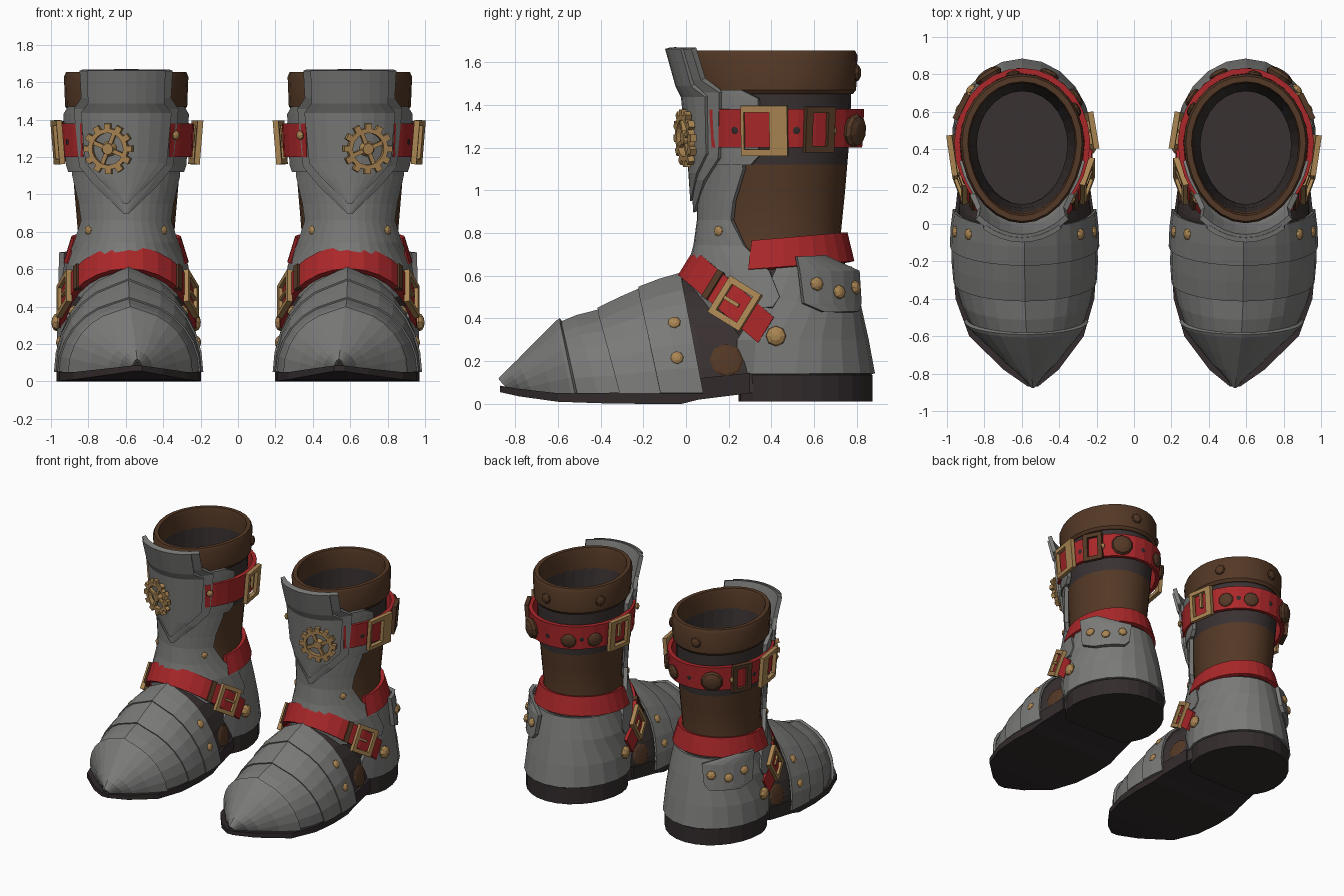
import bpy, bmesh
from math import sin, cos, radians, pi
from mathutils import Vector, Matrix

if "Cube" in bpy.data.objects:
    bpy.data.objects.remove(bpy.data.objects["Cube"])


def material(name, *rgb):
    m = bpy.data.materials.new(name)
    m.use_nodes = True
    m.diffuse_color = (*rgb, 1)
    m.node_tree.nodes["Principled BSDF"].inputs["Base Color"].default_value = (*rgb, 1)
    return m


STEEL = material("steel grey", .195, .195, .19)
RED = material("red leather", .40, .020, .022)
BROWN = material("brown leather", .088, .040, .019)
DARK = material("dark leather", .042, .031, .031)
SOLE = material("sole black", .032, .024, .025)
GOLD = material("brass", .40, .235, .085)

# Leg: z, centre y, half width, front depth, back depth
LEG = [(.0, .45, .35, .30, .41), (.13, .45, .35, .30, .41), (.40, .42, .33, .35, .38),
       (.62, .42, .295, .38, .33), (.80, .42, .258, .33, .305), (1.0, .42, .275, .33, .325),
       (1.3, .42, .30, .35, .35), (1.65, .43, .305, .40, .345), (1.7, .43, .305, .40, .345)]
# Foot: y, centre x, half width, ridge height
FOOT = [(-.87, .54, .02, .11), (-.78, .55, .14, .195), (-.6, .575, .30, .352), (-.4, .583, .365, .415),
        (-.2, .585, .38, .515), (0, .585, .372, .585), (.3, .59, .335, .585)]


def interp(table, k):
    k = min(max(k, table[0][0]), table[-1][0])
    for p, q in zip(table, table[1:]):
        if k <= q[0]:
            f = (k - p[0]) / (q[0] - p[0])
            return [a + (b - a) * f for a, b in zip(p[1:], q[1:])]


def leg(a, z, off=0):
    """Point on the leg; a is degrees from the front towards the outer side."""
    cy, hx, hf, hb = interp(LEG, z)
    s, c = sin(radians(a)), cos(radians(a))
    x = .598 + (hx + off) * s * (1 - .05 * max(0, c))
    return Vector((x, cy - ((hf if c > 0 else hb) + off) * c, z))


def foot(u, t, off=0, lean=.1):
    """Point on the foot arch; t runs from the outer edge over the ridge."""
    cx, hw, zt = interp(FOOT, u)
    s, c = sin(radians(t)), cos(radians(t))
    peak = 1.05 if abs(t - 90) < 1 else 1
    return Vector((cx + (hw + off) * c, u + lean * (1 - s), .05 + (zt + off - .05) * s * peak))


def instep(s, t):
    """Point on the strap over the instep; s runs across its width."""
    h = sin(radians(t))
    return Vector((.59 + .35 * cos(radians(t)), .015 + .36 * (1 - h) + .037 * s,
                   .345 + .31 * h + .06 * s))


def frame(f, u, v, lift=0):
    """Matrix sitting on a surface with local z pointing outward."""
    p = f(u, v)
    e = .01
    du = (f(u + e, v) - p).normalized()
    n = du.cross(f(u, v + e) - p).normalized()
    m = Matrix((du, n.cross(du), n)).transposed().to_4x4()
    return Matrix.Translation(p + n * lift) @ m


def sheet(rows, closed=False, caps=False):
    bm = bmesh.new()
    vs = [[bm.verts.new(p) for p in r] for r in rows]
    n = len(vs[0])
    for r, q in zip(vs, vs[1:]):
        for i in range(n if closed else n - 1):
            j = (i + 1) % n
            bm.faces.new((r[i], r[j], q[j], q[i]))
    if caps:
        bm.faces.new(vs[0])
        bm.faces.new(vs[-1])
    return bm


def add(name, bm, mat, thick=0, smooth=False):
    """Make an object, thicken it if asked, and mirror it to the other boot."""
    bmesh.ops.recalc_face_normals(bm, faces=bm.faces)
    me = bpy.data.meshes.new(name)
    bm.to_mesh(me)
    bm.free()
    me.materials.append(mat)
    ob = bpy.data.objects.new(name, me)
    bpy.context.collection.objects.link(ob)
    if smooth:
        me.polygons.foreach_set("use_smooth", [True] * len(me.polygons))
        me.set_sharp_from_angle(angle=radians(30))
    if thick:
        so = ob.modifiers.new("thickness", "SOLIDIFY")
        so.thickness, so.offset = thick, 0
    mi = ob.modifiers.new("pair", "MIRROR")
    mi.use_mirror_merge = False
    return ob


def wrap(name, rows, mat, thick=.03, n=10, tilt=0):
    """Plate round the leg from rows of height, start angle, end angle, offset."""
    pts = []
    for z, a0, a1, off in rows:
        angles = [a0 + (a1 - a0) * i / n for i in range(n + 1)]
        pts.append([leg(a, z - tilt * cos(radians(a)), off) for a in angles])
    return add(name, sheet(pts), mat, thick)


def box(bm, m, x, y, w, h, d):
    bmesh.ops.create_cube(bm, size=1, matrix=m @ Matrix.Translation((x, y, 0)) @ Matrix.Diagonal((w, h, d, 1)))


def buckle(name, m, w, h, bars, mat, prong=False):
    """Rectangular frame; bars are the left, right and top/bottom bar widths."""
    left, right, top = bars
    bm = bmesh.new()
    box(bm, m, (left - w) / 2, 0, left, h, .03)
    box(bm, m, (w - right) / 2, 0, right, h, .03)
    for s in (-1, 1):
        box(bm, m, 0, s * (h - top) / 2, w, top, .03)
    if prong:
        box(bm, m, 0, h * .18, .018, h * .6, .02)
    add(name, bm, mat)


def studs(name, mats, r, mat, flat=.6, u=8):
    bm = bmesh.new()
    for m in mats:
        bmesh.ops.create_uvsphere(bm, u_segments=u, v_segments=6, radius=r, matrix=m @ Matrix.Diagonal((1, 1, flat, 1)))
    add(name, bm, mat)


# Leather shaft, lining and cuff
N = 28
ring = [360 * i / N for i in range(N)]
shaft = add("leather_shaft", sheet([[leg(a, z) for a in ring] for z in
            (.1, .25, .4, .5, .62, .72, .8, 1, 1.12, 1.3, 1.5, 1.64)], True), DARK, smooth=True)
shaft.data.materials.append(BROWN)
for p in shaft.data.polygons:
    p.material_index = int(.72 < p.center.z < 1.12)
lining = sheet([[leg(a, z, -.015) for a in ring] for z in (1.65, 1.3, 1, .8, .6)], True)
lining.faces.new([v for v in lining.verts if v.co.z < .65])
add("lining", lining, DARK)
cuff = [(1.45, .008), (1.47, .024), (1.63, .028), (1.655, .016), (1.655, -.014), (1.62, -.022), (1.45, -.012)]
add("cuff", sheet([[leg(a, z, o) for a in ring] for z, o in cuff + cuff[:1]], True), BROWN, smooth=True)

# Soles and heel block
rows = []
for y, zb, zt in [(-.87, .055, .085), (-.78, .035, .07), (-.6, .01, .05), (-.4, .003, .05), (-.2, 0, .06),
                  (-.02, 0, .075), (.06, .02, .12), (.3, .05, .145)]:
    cx, hw, _ = interp(FOOT, y)
    hw += .006
    rows.append([Vector((cx + sx * hw, y, z)) for sx, z in ((-1, zb), (1, zb), (1, zt), (-1, zt))])
add("front_sole", sheet(rows, True, True), SOLE)
heel = []
for z in (.01, .135, .15):
    pts = [leg(a, .1, .012 if z < .14 else 0) for a in ring]
    heel.append([Vector((p.x, max(p.y, .245), z)) for p in pts])
add("heel_block", sheet(heel, True, True), SOLE)

# Foot: dark core and overlapping armour
arc = [180 * i / 14 for i in range(15)]
add("foot_core", sheet([[foot(u, t, -.015) for t in arc] for u in (-.6, -.3, 0, .15, .28)], True, True), DARK)
add("toe_cap", sheet([[foot(u, t, o, .07) for t in arc] for u, o in
    ((-.87, 0), (-.82, 0), (-.78, 0), (-.69, .008), (-.6, .015), (-.585, .02))]), STEEL, .02)
for i, (u0, u1) in enumerate([(-.62, -.40), (-.41, -.21), (-.22, -.02)]):
    add("foot_lame_%d" % (i + 1), sheet([[foot(u, t, o) for t in arc] for u, o in
        ((u0, .012), ((u0 + u1) / 2, .01), (u1, .002))]), STEEL, .018)
studs("foot_rivets", [frame(foot, u, t, .012) for u, q in ((-.09, 40), (-.11, 19))
                      for t in (q, 180 - q)], .032, GOLD)
studs("instep_patches", [frame(foot, .12, t, -.012) for t in (17, 163)], .08, BROWN, .15)

# Heel counter, its outer bracket and rivets
wrap("heel_counter", [(.14, 50, 310, .012), (.3, 58, 302, .018), (.48, 80, 280, .018), (.64, 91, 269, .014)],
     STEEL, .03, 16)
wrap("heel_bracket", [(.43, 122, 154, .045), (.47, 108, 160, .05), (.62, 106, 164, .065), (.69, 104, 124, .075)],
     STEEL, .03, 5)
studs("bracket_rivets", [frame(leg, a, z, .072) for a, z in ((118, .55), (135, .51), (153, .53))], .034, GOLD)
studs("heel_rivets", [frame(leg, a, .315, .035) for a in (89, 271)], .048, GOLD)

# Shin armour: greave, layered shield and side brackets
wrap("greave", [(z, -a, a, .024) for z, a in
     ((1.2, 64), (1.1, 66), (.95, 57), (.86, 55), (.74, 67), (.62, 86), (.5, 93), (.45, 88))], STEEL, .03, 14)
shield = [(1.665, 38, .10), (1.52, 40, .07), (1.46, 52, .05), (1.15, 48, .047), (1.05, 31, .045), (.9, 1, .042)]
wrap("shin_shield", [(z, -a, a, o) for z, a, o in shield], STEEL, .03, 8)
wrap("shield_boss", [(z if z > 1.6 else z + (1.3 - z) * .13, -a * .8, a * .8, o + .016) for z, a, o in shield],
     STEEL, .025, 8)
for side, s in (("outer", 1), ("inner", -1)):
    wrap(side + "_shield_bracket", [(z, s * 35, s * a, .03) for z, a in
         ((1.12, 72), (1.16, 78), (1.43, 78), (1.47, 66))], STEEL, .03, 5)
studs("shin_rivets", [frame(leg, a, .81, .04) for a in (-43, 43)], .026, GOLD)
studs("shield_rivets", [frame(leg, -46, 1.32, .075)], .026, GOLD)

# Brass gear on the shield
gm = frame(leg, 14, 1.25, .092)
prof = [(.086, -.015), (.11, -.015), (.11, .015), (.086, .015)]
circle = [2 * pi * i / 24 for i in range(24)]
bm = sheet([[gm @ Vector((r * cos(a), r * sin(a), z)) for a in circle] for r, z in prof + prof[:1]], True)
for i in range(12):
    box(bm, gm @ Matrix.Rotation(i * pi / 6, 4, "Z"), .118, 0, .034, .034, .03)
for i in range(4):
    box(bm, gm @ Matrix.Rotation(i * pi / 2 + .4, 4, "Z"), .05, 0, .08, .022, .02)
bmesh.ops.create_cone(bm, cap_ends=True, segments=10, radius1=.042, radius2=.03, depth=.03, matrix=gm)
add("gear", bm, GOLD)

# Upper strap with buckles, loop, buttons and holes
wrap("upper_strap", [(1.2, 42, 318, .048), (1.38, 42, 318, .048)], RED, .03, 22)
buckle("outer_upper_buckle", frame(leg, 83, 1.285, .072), .22, .235, (.015, .085, .03), GOLD)
buckle("inner_upper_buckle", frame(leg, -101, 1.285, .08), .20, .235, (.05, .03, .03), GOLD, True)
buckle("strap_loop", frame(leg, 120, 1.29, .066), .15, .215, (.035, .035, .03), BROWN)
studs("outer_strap_button", [frame(leg, 152, 1.285, .075)], .08, BROWN, .45, 10)
studs("inner_strap_buttons", [frame(leg, a, 1.275, .068) for a in (203, 231)], .056, BROWN, .4, 10)
studs("strap_tip", [frame(leg, 130, 1.285, .07)], .025, GOLD)
studs("strap_holes", [frame(leg, a, 1.285, .064) for a in (62, 104, 178, 217)], .018, SOLE, .15)
studs("cuff_buttons", [frame(leg, a, 1.55, .03) for a in (172, 240)], .04, BROWN, .5)

# Ankle band and instep strap
wrap("ankle_band", [(.635, 72, 288, .03), (.77, 72, 288, .016)], RED, .03, 18, .03)
add("instep_strap", sheet([[instep(s, t) for t in arc] for s in (-1, 1)]), RED, .035)
for side, t in (("outer", 23), ("inner", 157)):
    buckle(side + "_instep_buckle", frame(instep, 0, t, .018), .20, .18, (.03, .03, .03), GOLD, True)
for side, t in (("outer", 42), ("inner", 138)):
    bm = bmesh.new()
    box(bm, frame(instep, 0, t, .012), 0, 0, .15, .035, .03)
    add(side + "_instep_loop", bm, BROWN)
